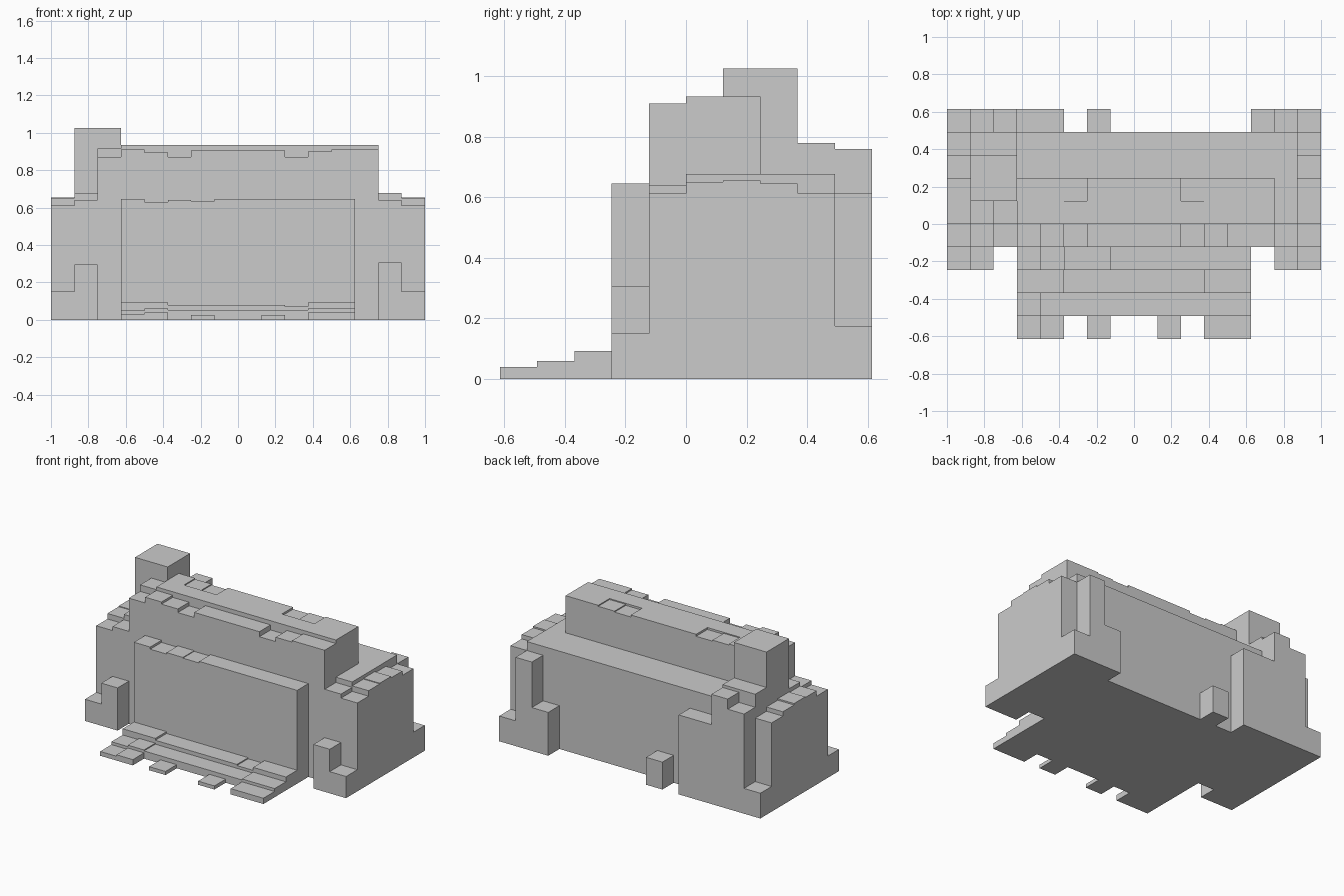
import bpy, bmesh

if "Cube" in bpy.data.objects:
    bpy.data.objects.remove(bpy.data.objects["Cube"])

# The building sits on a 16 x 10 cell grid; each part claims cells and their heights
DX, DY = 0.125, 0.123
height, owner = {}, {}


def block(part, i0, i1, j0, j1, h):
    """Raise a rectangle of cells (inclusive) to height h."""
    for i in range(i0, i1 + 1):
        for j in range(j0, j1 + 1):
            height[i, j], owner[i, j] = h, part


def row(part, i0, j, heights):
    """Raise consecutive cells along x to varying heights."""
    for k, h in enumerate(heights):
        block(part, i0 + k, i0 + k, j, j, h)


def build(part):
    """Make the outer skin of a part: tops, undersides and exposed walls only."""
    bm = bmesh.new()

    def quad(pts):
        bm.faces.new([bm.verts.new((x * DX - 1, y * DY - 0.615, z)) for x, y, z in pts])

    for (i, j), h in height.items():
        if owner[i, j] != part:
            continue
        c = [(i, j), (i + 1, j), (i + 1, j + 1), (i, j + 1)]
        quad([(x, y, h) for x, y in c])
        quad([(x, y, 0) for x, y in reversed(c)])
        for k, (di, dj) in enumerate([(0, -1), (1, 0), (0, 1), (-1, 0)]):
            low = height.get((i + di, j + dj), 0)
            if low < h:
                a, b = c[k], c[(k + 1) % 4]
                quad([(*a, low), (*b, low), (*b, h), (*a, h)])
    bmesh.ops.remove_doubles(bm, verts=bm.verts, dist=0.0005)
    mesh = bpy.data.meshes.new(part)
    bm.to_mesh(mesh)
    bm.free()
    bpy.context.collection.objects.link(bpy.data.objects.new(part, mesh))


# Front steps, lowest step broken into separate stones
row("front_steps", 3, 0, [0.03, 0.04])
row("front_steps", 11, 0, [0.04, 0.04])
for i in (6, 9):
    block("front_steps", i, i, 0, 0, 0.025)
row("front_steps", 3, 1, [0.05, 0.06] + [0.053] * 6 + [0.06] * 2)
row("front_steps", 3, 2, [0.093] * 2 + [0.08] * 5 + [0.072] + [0.093] * 2)

# Projecting front bay
row("front_bay", 3, 3, [0.645, 0.63, 0.64, 0.635] + [0.646] * 6)

# Front corner planters
row("front_planters", 0, 3, [0.15, 0.295])
row("front_planters", 14, 3, [0.305, 0.15])

# Main hall with its rear ledge
block("hall", 1, 14, 4, 8, 0.677)
for i in (1, 14):
    block("hall", i, i, 4, 4, 0.64)
for i in (0, 15):
    for j, h in enumerate([0.612, 0.65, 0.655, 0.645, 0.615]):
        block("hall", i, i, 4 + j, 4 + j, h)

# Raised roof with slightly uneven slabs
row("roof", 2, 4, [0.87, 0.91, 0.895, 0.87] + [0.905] * 4 + [0.87, 0.9, 0.91, 0.91])
block("roof", 2, 2, 5, 5, 0.915)
block("roof", 3, 13, 5, 6, 0.934)
row("roof", 4, 6, [0.927, 0.92])
row("roof", 10, 6, [0.92, 0.927])

# Chimney and its rear shoulder
block("chimney", 1, 2, 6, 7, 1.025)
block("chimney", 1, 2, 8, 8, 0.78)

# Rear buttresses at both corners and one small post
row("rear_buttresses", 0, 9, [0.175, 0.69, 0.76, 0.55, 0.55])
row("rear_buttresses", 13, 9, [0.3, 0.615, 0.175])
block("rear_post", 6, 6, 9, 9, 0.19)

for part in sorted(set(owner.values())):
    build(part)
